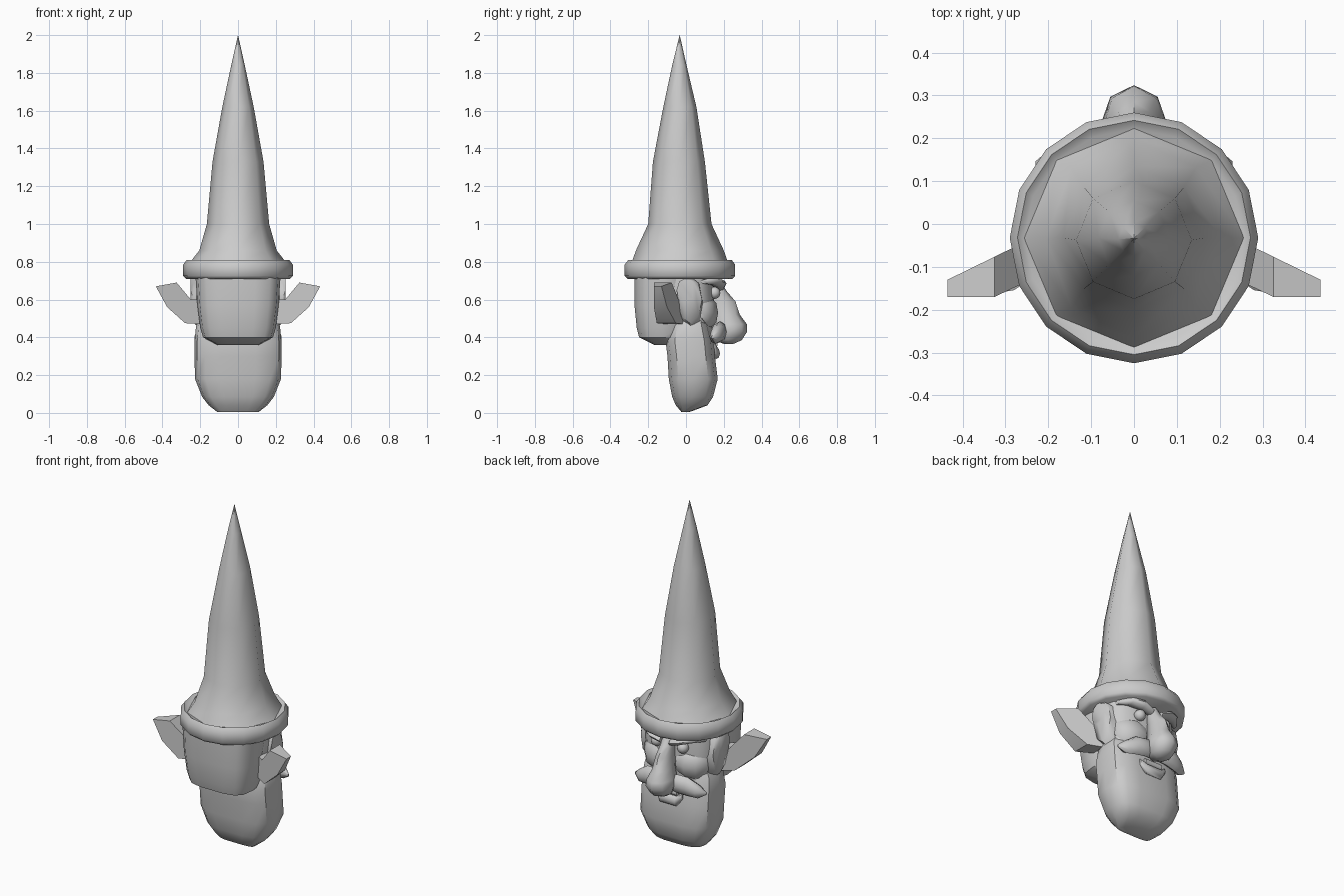
import bpy, bmesh, math
from mathutils import Vector

grey = bpy.data.materials.new("plain grey")
grey.diffuse_color = (0.6, 0.6, 0.6, 1)


def finish(name, bm, angle=40):
    bmesh.ops.recalc_face_normals(bm, faces=bm.faces)
    me = bpy.data.meshes.new(name)
    bm.to_mesh(me)
    bm.free()
    me.materials.append(grey)
    ob = bpy.data.objects.new(name, me)
    bpy.context.collection.objects.link(ob)
    bpy.ops.object.select_all(action='DESELECT')
    ob.select_set(True)
    bpy.context.view_layer.objects.active = ob
    bpy.ops.object.shade_smooth_by_angle(angle=math.radians(angle))
    return ob


def skin(name, rings, angle=40):
    """Bridge equal-length point rings and cap both ends."""
    bm = bmesh.new()
    vs = [[bm.verts.new(p) for p in r] for r in rings]
    n = len(vs[0])
    for a, b in zip(vs, vs[1:]):
        for i in range(n):
            j = (i + 1) % n
            bm.faces.new((a[i], a[j], b[j], b[i]))
    bm.faces.new(vs[0][::-1])
    bm.faces.new(vs[-1])
    bmesh.ops.remove_doubles(bm, verts=bm.verts, dist=1e-4)
    return finish(name, bm, angle)


def oval(rx, ry, n, power=1.0):
    for i in range(n):
        t = 2 * math.pi * i / n
        c, s = math.cos(t), math.sin(t)
        yield (rx * math.copysign(abs(c) ** power, c),
               ry * math.copysign(abs(s) ** power, s))


def tower(name, rows, n, power=1.0, angle=40):
    """Stack of ovals; each row is z, half width, back y, front y."""
    return skin(name, [[(x, (y0 + y1) / 2 + y, z)
                        for x, y in oval(rx, (y1 - y0) / 2, n, power)]
                       for z, rx, y0, y1 in rows], angle)


def strand(name, rows, n=8, side=1):
    """Ovals in the yz plane along x; each row is x, y, z, half y, half z."""
    return skin(name, [[(side * x, y + a, z + b) for a, b in oval(ry, rz, n)]
                       for x, y, z, ry, rz in rows], 50)


# Pointed hat and its rolled brim
tower("hat_cone", [(0.79, 0.26, -0.29, 0.225), (0.86, 0.205, -0.265, 0.2),
                   (1.0, 0.165, -0.2, 0.135), (1.33, 0.135, -0.175, 0.1),
                   (1.62, 0.083, -0.12, 0.055), (1.84, 0.036, -0.073, 0.003),
                   (2.0, 0.0005, -0.034, -0.033)], 8, angle=60)
tower("hat_brim", [(0.71, 0.275, -0.31, 0.245), (0.725, 0.29, -0.325, 0.26),
                   (0.785, 0.29, -0.325, 0.26), (0.81, 0.272, -0.305, 0.242),
                   (0.795, 0.255, -0.285, 0.222)], 16, angle=50)

# Hair mass at the back of the head
tower("back_hair", [(0.36, 0.11, -0.17, -0.03), (0.4, 0.185, -0.25, 0.0),
                    (0.45, 0.2, -0.263, 0.02), (0.57, 0.215, -0.275, 0.03),
                    (0.72, 0.225, -0.275, 0.03)], 14, 0.6)
# Head with the face, and the long beard below
tower("head", [(0.36, 0.18, -0.1, 0.13), (0.48, 0.205, -0.14, 0.145),
               (0.6, 0.225, -0.16, 0.15), (0.72, 0.22, -0.17, 0.14)], 14, 0.7)
tower("beard", [(0.005, 0.11, -0.025, 0.02), (0.04, 0.155, -0.055, 0.115),
                (0.085, 0.19, -0.075, 0.145), (0.18, 0.228, -0.093, 0.17),
                (0.3, 0.23, -0.1, 0.155), (0.38, 0.23, -0.11, 0.148),
                (0.46, 0.222, -0.09, 0.125), (0.52, 0.19, -0.04, 0.1)],
      14, 0.6)

# Long nose: bridge, bulb and underside
tower("nose", [(0.365, 0.03, 0.2, 0.25), (0.385, 0.06, 0.15, 0.295),
               (0.43, 0.078, 0.14, 0.324), (0.47, 0.072, 0.13, 0.322),
               (0.52, 0.052, 0.13, 0.285), (0.59, 0.042, 0.12, 0.262),
               (0.645, 0.036, 0.12, 0.215), (0.7, 0.034, 0.11, 0.18)],
      8, angle=50)

# Lower lip tuft and teeth
strand("lower_lip", [(-0.085, 0.145, 0.35, 0.015, 0.02),
                     (-0.05, 0.16, 0.315, 0.02, 0.03),
                     (0.05, 0.16, 0.315, 0.02, 0.03),
                     (0.085, 0.145, 0.35, 0.015, 0.02)])
strand("teeth", [(-0.055, 0.153, 0.362, 0.015, 0.018),
                 (0.055, 0.153, 0.362, 0.015, 0.018)])

for side, tag in ((1, "right"), (-1, "left")):
    # Flat pointed ear swept backward
    outline = [(0.2, 0.47), (0.28, 0.475), (0.375, 0.56), (0.435, 0.67),
               (0.325, 0.69), (0.25, 0.6), (0.2, 0.6)]
    back, front = [], []
    for x, z in outline:
        f = (x - 0.2) / 0.235
        back.append((side * x, max(-0.17, -0.1 - 0.16 * f), z))
        front.append((side * x, -0.015 - 0.115 * f, z))
    skin("ear_" + tag, [back, front], 30)
    # Sideburn in front of the ear
    strand("sideburn_" + tag, [(0.19, 0.03, 0.58, 0.06, 0.14),
                               (0.235, 0.02, 0.6, 0.065, 0.125),
                               (0.252, 0.0, 0.65, 0.05, 0.065)], 8, side)
    # Cheek
    strand("cheek_" + tag, [(0.04, 0.125, 0.53, 0.03, 0.06),
                            (0.1, 0.135, 0.53, 0.035, 0.075),
                            (0.16, 0.115, 0.53, 0.03, 0.07),
                            (0.2, 0.085, 0.54, 0.02, 0.04)], 8, side)
    # Moustache half
    strand("moustache_" + tag, [(0.0, 0.165, 0.425, 0.03, 0.035),
                                (0.07, 0.18, 0.43, 0.035, 0.055),
                                (0.13, 0.17, 0.425, 0.035, 0.055),
                                (0.185, 0.155, 0.405, 0.03, 0.04),
                                (0.23, 0.14, 0.4, 0.006, 0.008)], 8, side)
    # Frowning eyebrow
    strand("eyebrow_" + tag, [(0.03, 0.175, 0.665, 0.03, 0.018),
                              (0.09, 0.175, 0.685, 0.04, 0.022),
                              (0.15, 0.145, 0.7, 0.035, 0.022),
                              (0.2, 0.1, 0.695, 0.02, 0.012)], 8, side)
    # Eyeball
    bm = bmesh.new()
    bmesh.ops.create_uvsphere(bm, u_segments=12, v_segments=8, radius=0.032)
    bmesh.ops.translate(bm, verts=bm.verts, vec=Vector((side * 0.085, 0.15, 0.635)))
    finish("eye_" + tag, bm)
